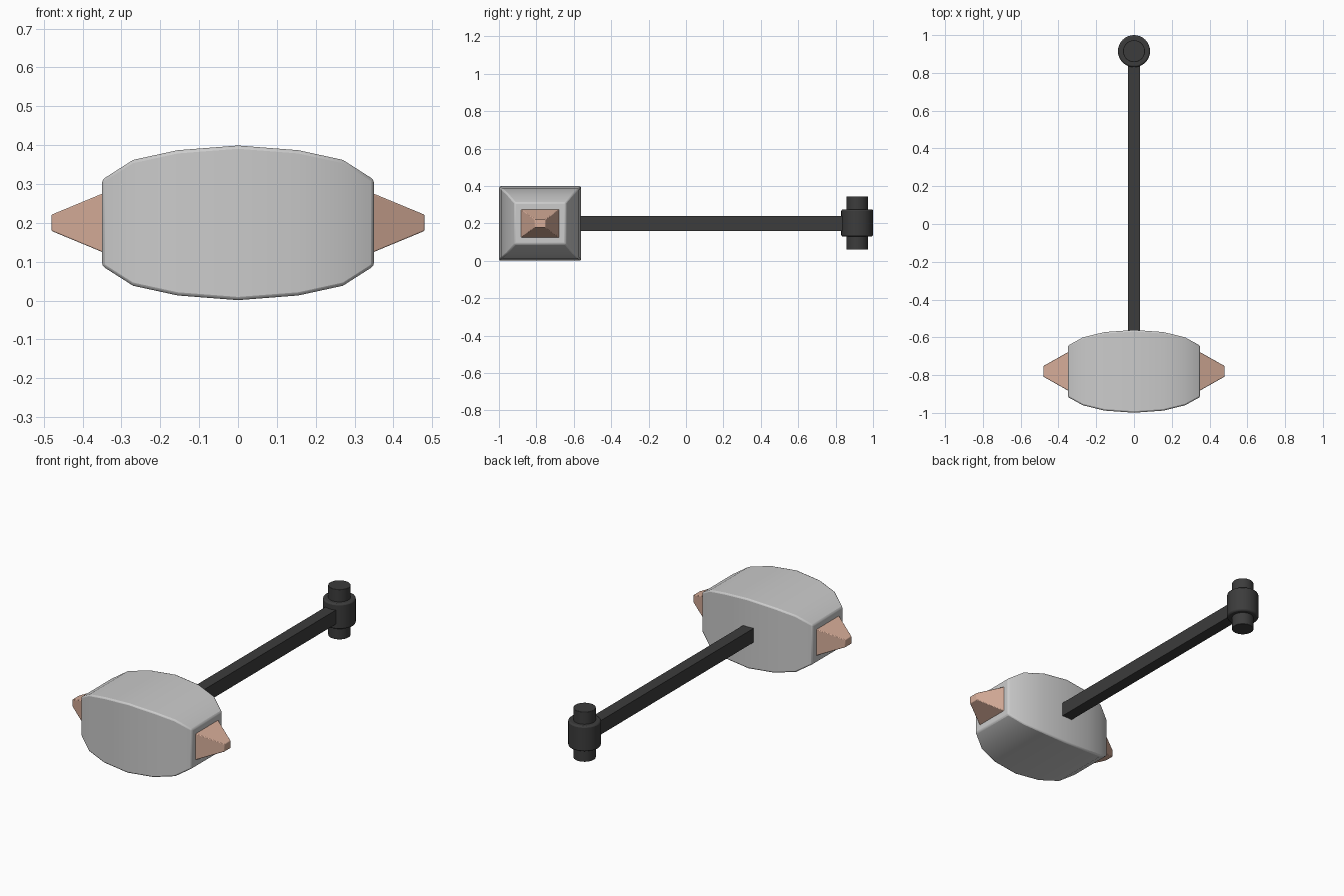
import bpy, bmesh
from math import radians

if "Cube" in bpy.data.objects:
    bpy.data.objects.remove(bpy.data.objects["Cube"])


def material(name, rgb):
    m = bpy.data.materials.new(name)
    m.diffuse_color = (*rgb, 1)
    m.use_nodes = True
    m.node_tree.nodes["Principled BSDF"].inputs["Base Color"].default_value = m.diffuse_color
    return m


COPPER = material("copper", (0.68, 0.42, 0.32))
DARK = material("dark_metal", (0.045, 0.045, 0.045))
CY, CZ = -0.78, 0.2   # centre of the head


def finish(obj, mat=None, bevel=0, limit=45):
    if mat:
        obj.data.materials.append(mat)
    if bevel:
        b = obj.modifiers.new("bevel", 'BEVEL')
        b.width = bevel
        b.segments = 2
        b.limit_method = 'ANGLE'
        b.angle_limit = radians(limit)
    bpy.ops.object.select_all(action='DESELECT')
    obj.select_set(True)
    bpy.context.view_layer.objects.active = obj
    bpy.ops.object.shade_smooth_by_angle(angle=radians(30))


def loft(name, sections, mat=None, bevel=0):
    """Rectangular sections (x, half y, half z) joined along x."""
    bm = bmesh.new()
    rings = [[bm.verts.new((x, CY + sy * hy, CZ + sz * hz))
              for sy, sz in ((-1, -1), (1, -1), (1, 1), (-1, 1))]
             for x, hy, hz in sections]
    for a, b in zip(rings, rings[1:]):
        for i in range(4):
            j = (i + 1) % 4
            bm.faces.new((a[i], a[j], b[j], b[i]))
    bm.faces.new(rings[0])
    bm.faces.new(rings[-1])
    bmesh.ops.recalc_face_normals(bm, faces=bm.faces)
    me = bpy.data.meshes.new(name)
    bm.to_mesh(me)
    bm.free()
    obj = bpy.data.objects.new(name, me)
    bpy.context.collection.objects.link(obj)
    finish(obj, mat, bevel)


def cylinder(name, r, z0, z1, bevel):
    bpy.ops.mesh.primitive_cylinder_add(vertices=32, radius=r, depth=z1 - z0,
                                        location=(0, 0.915, (z0 + z1) / 2))
    obj = bpy.context.object
    obj.name = name
    finish(obj, DARK, bevel)


# Barrel-shaped hammer head
half = [(0.155, 0.208, 0.187), (0.27, 0.18, 0.162), (0.35, 0.136, 0.111)]
loft("head", [(-x, y, z) for x, y, z in reversed(half)]
     + [(0, 0.219, 0.199)] + half, bevel=0.008)

# Tapered spikes on both ends
for side, s in (("left", -1), ("right", 1)):
    loft(side + "_spike", [(s * 0.34, 0.107, 0.079), (s * 0.48, 0.028, 0.021)],
         COPPER, bevel=0.003)

# Square arm
bpy.ops.mesh.primitive_cube_add(size=1, location=(0, 0.125, CZ))
arm = bpy.context.object
arm.name = "arm"
arm.dimensions = (0.066, 1.45, 0.08)
bpy.ops.object.transform_apply(location=False, rotation=False, scale=True)
finish(arm, DARK)

# Pivot hub and pin
cylinder("pivot_hub", 0.085, 0.13, 0.275, 0.008)
cylinder("pivot_pin", 0.058, 0.06, 0.345, 0.002)
